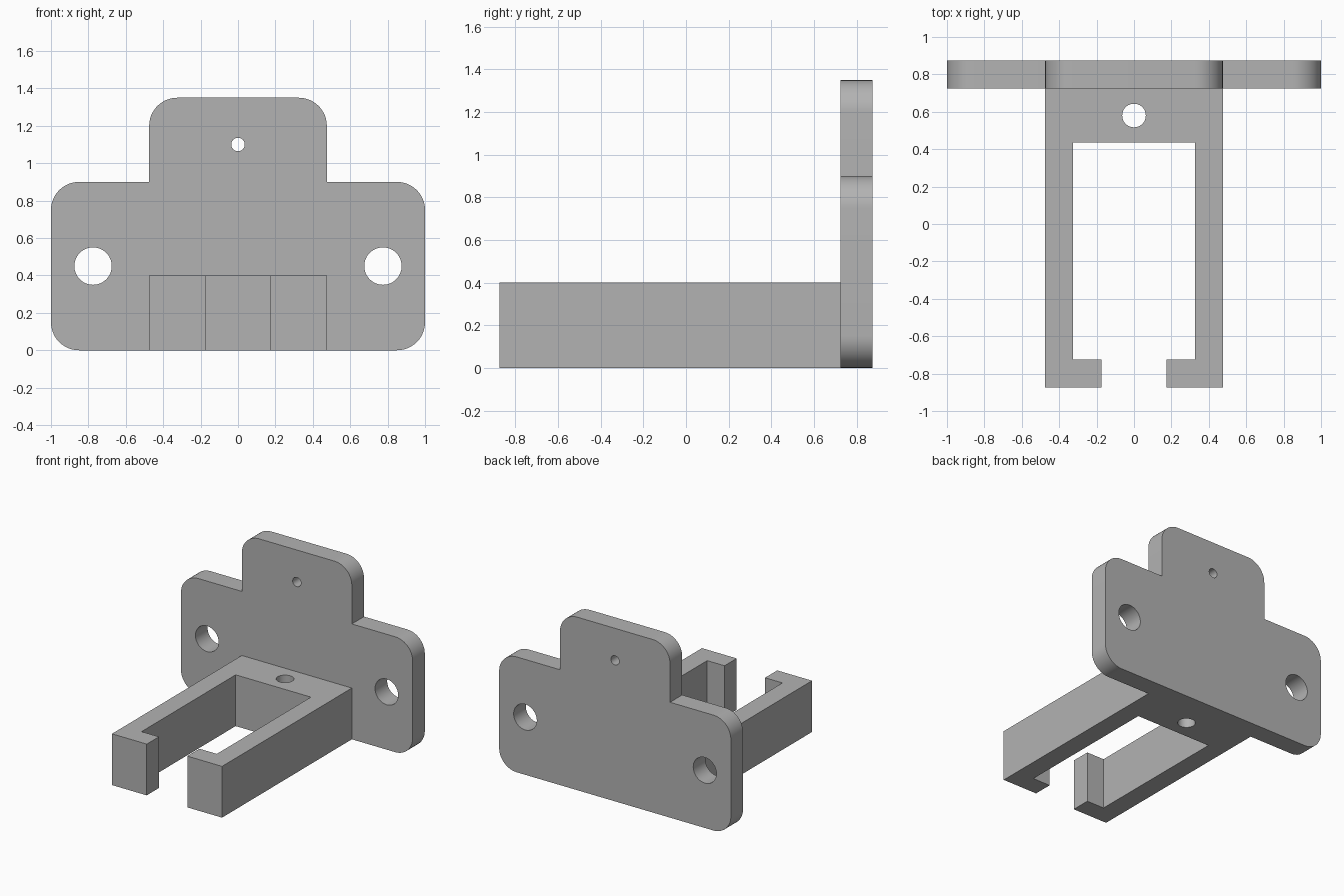
import bpy, bmesh
from math import sin, cos, pi, radians
from mathutils import Matrix, Vector

if "Cube" in bpy.data.objects:
    bpy.data.objects.remove(bpy.data.objects["Cube"])

grey = bpy.data.materials.new("plain grey")
grey.use_nodes = True
colour = (0.45, 0.45, 0.45, 1)
grey.diffuse_color = colour
grey.node_tree.nodes["Principled BSDF"].inputs["Base Color"].default_value = colour

BACK, PLATE_FRONT, FRONT = 0.875, 0.725, -0.875
ALONG_Y = Matrix.Rotation(radians(90), 4, "X")


def make_object(name, bm):
    bmesh.ops.recalc_face_normals(bm, faces=bm.faces)
    mesh = bpy.data.meshes.new(name)
    bm.to_mesh(mesh)
    bm.free()
    mesh.materials.append(grey)
    obj = bpy.data.objects.new(name, mesh)
    bpy.context.collection.objects.link(obj)
    return obj


def extrude_profile(name, points, direction):
    bm = bmesh.new()
    face = bm.faces.new([bm.verts.new(p) for p in points])
    new = bmesh.ops.extrude_face_region(bm, geom=[face], use_keep_orig=True)["geom"]
    verts = [g for g in new if isinstance(g, bmesh.types.BMVert)]
    bmesh.ops.translate(bm, verts=verts, vec=direction)
    return make_object(name, bm)


def arc(cx, cz, r, start, steps=12):
    """Quarter round corner, counter-clockwise from start degrees."""
    angles = [radians(start) + pi / 2 * i / steps for i in range(steps + 1)]
    return [(cx + r * cos(a), cz + r * sin(a)) for a in angles]


def drill(obj, centre, radius, rotation=Matrix()):
    bm = bmesh.new()
    bmesh.ops.create_cone(bm, cap_ends=True, segments=48, radius1=radius, radius2=radius,
                          depth=1, matrix=Matrix.Translation(centre) @ rotation)
    cutter = make_object("hole_cutter", bm)
    mod = obj.modifiers.new("hole", "BOOLEAN")
    mod.operation, mod.solver, mod.object = "DIFFERENCE", "EXACT", cutter
    bpy.context.view_layer.objects.active = obj
    bpy.ops.object.modifier_apply(modifier=mod.name)
    bpy.data.objects.remove(cutter)


def mirrored(half):
    return half + [(-x, v) for x, v in reversed(half)]


# Back plate: wide rounded base with a narrower rounded tab on top
R = 0.15
half = (arc(1 - R, R, R, 270) + arc(1 - R, 0.9 - R, R, 0)
        + [(0.475, 0.9)] + arc(0.475 - R, 1.35 - R, R, 0))
plate = extrude_profile("back_plate", [(x, BACK, z) for x, z in mirrored(half)],
                        Vector((0, PLATE_FRONT - BACK, 0)))

# Screw holes and the small tab hole
for x in (-0.775, 0.775):
    drill(plate, (x, 0.8, 0.45), 0.1, ALONG_Y)
drill(plate, (0, 0.8, 1.1), 0.036, ALONG_Y)

# Open frame: two arms with inward lips, joined to the plate
half = [(0.475, PLATE_FRONT), (0.475, FRONT), (0.175, FRONT),
        (0.175, -0.725), (0.325, -0.725), (0.325, 0.435)]
frame = extrude_profile("arm_frame", [(x, y, 0) for x, y in mirrored(half)],
                        Vector((0, 0, 0.4)))
drill(frame, (0, 0.58, 0.2), 0.063)

# Smooth the round corners and holes, keep edges crisp
for obj in (plate, frame):
    bpy.ops.object.select_all(action="DESELECT")
    obj.select_set(True)
    bpy.context.view_layer.objects.active = obj
    bpy.ops.object.shade_smooth_by_angle(angle=radians(30))
